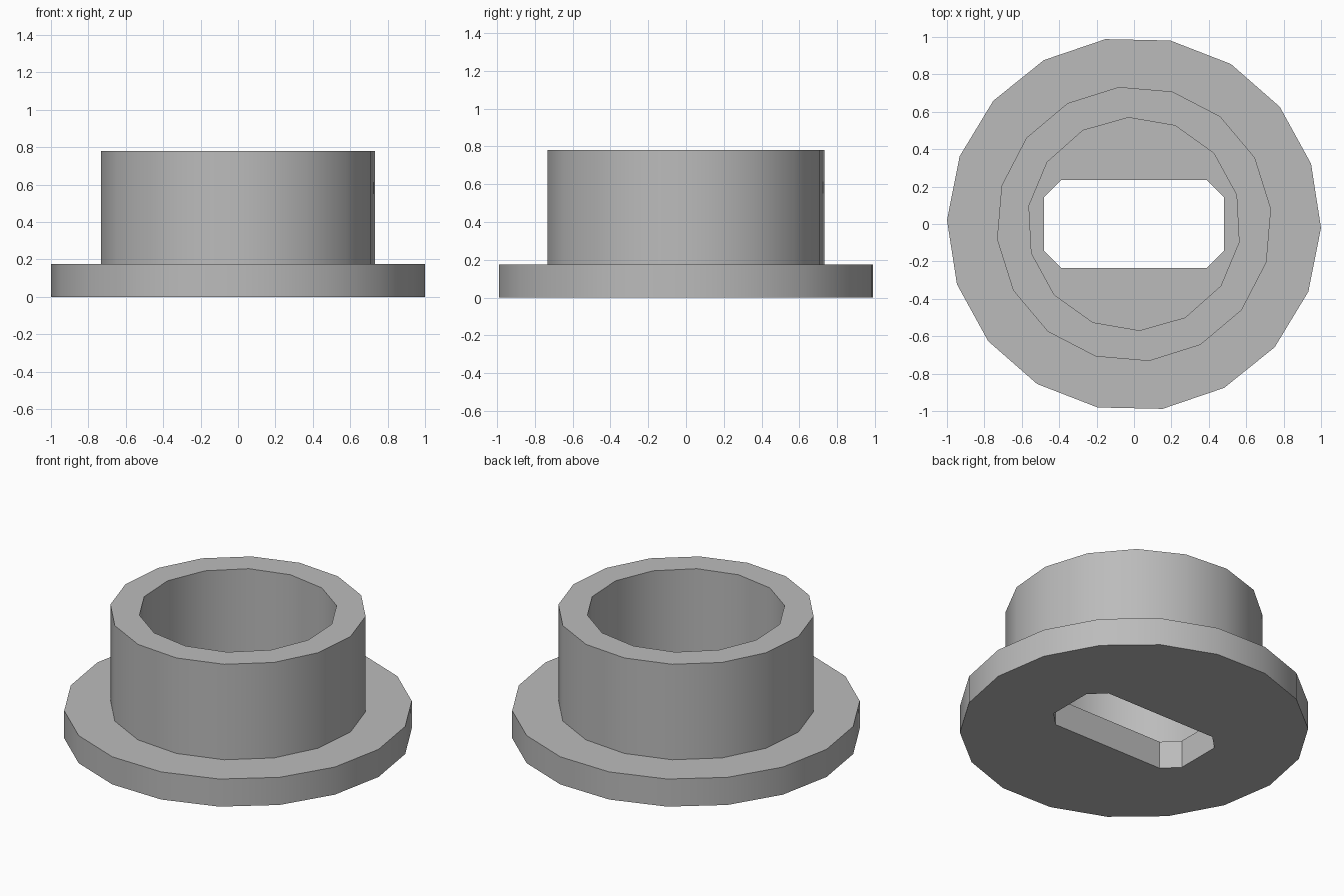
import bpy, bmesh
from math import cos, sin, radians, tau

cube = bpy.data.objects.get("Cube")
if cube:
    bpy.data.objects.remove(cube)

FLANGE_TOP, COLLAR_TOP = 0.175, 0.78

grey = bpy.data.materials.new("plain grey")
grey.use_nodes = True
colour = (0.5, 0.5, 0.5, 1)
grey.diffuse_color = colour
grey.node_tree.nodes["Principled BSDF"].inputs["Base Color"].default_value = colour

bm = bmesh.new()


def polygon(sides, radius, turn):
    return [(radius * cos(radians(turn) + tau * i / sides),
             radius * sin(radians(turn) + tau * i / sides)) for i in range(sides)]


def wall(outline, low, high):
    """Upright wall along an outline; returns its bottom and top edge loops."""
    n = len(outline)
    rings = [[bm.verts.new((x, y, z)) for x, y in outline] for z in (low, high)]
    a, b = rings
    for i in range(n):
        j = (i + 1) % n
        bm.faces.new((a[i], a[j], b[j], b[i]))
    return [[bm.edges.get((r[i], r[(i + 1) % n])) for i in range(n)] for r in rings]


def fill_between(outer, inner):
    """Flat face with a hole, between two edge loops."""
    bmesh.ops.triangle_fill(bm, use_beauty=True, edges=outer + inner)


# Upright walls: flange rim, collar, bore and chamfered slot
w, d, c = 0.48, 0.235, 0.09
slot_outline = [(w, c - d), (w, d - c), (w - c, d), (c - w, d),
                (-w, d - c), (-w, c - d), (c - w, -d), (w - c, -d)]
rim = wall(polygon(18, 1.0, -1.2), 0, FLANGE_TOP)
collar = wall(polygon(16, 0.737, 6.3), FLANGE_TOP, COLLAR_TOP)
bore = wall(polygon(14, 0.57, 15.9), FLANGE_TOP, COLLAR_TOP)
slot = wall(slot_outline, 0, FLANGE_TOP)

# Flat faces: underside, flange top, collar top and bore floor
fill_between(rim[0], slot[0])
fill_between(rim[1], collar[0])
fill_between(collar[1], bore[1])
fill_between(bore[0], slot[1])

bmesh.ops.recalc_face_normals(bm, faces=bm.faces)
mesh = bpy.data.meshes.new("flanged_bushing")
bm.to_mesh(mesh)
bm.free()
mesh.materials.append(grey)
bushing = bpy.data.objects.new("flanged_bushing", mesh)
bpy.context.collection.objects.link(bushing)

# Smooth round walls, crisp rims
bpy.ops.object.select_all(action='DESELECT')
bushing.select_set(True)
bpy.context.view_layer.objects.active = bushing
bpy.ops.object.shade_smooth_by_angle(angle=radians(30))
